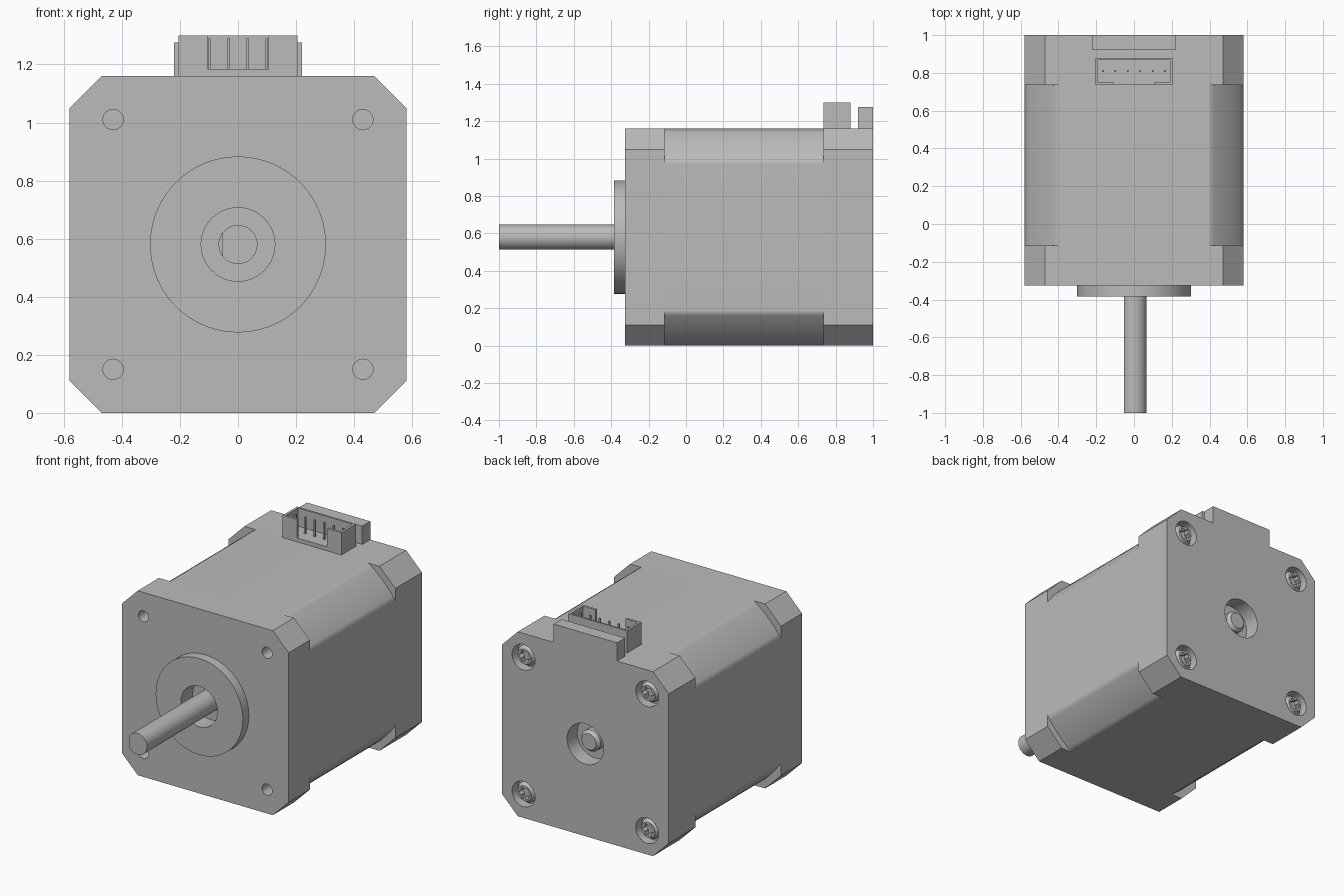
import bpy, bmesh
from math import sin, cos, pi, radians, acos

cube = bpy.data.objects.get("Cube")
if cube:
    bpy.data.objects.remove(cube, do_unlink=True)

grey = bpy.data.materials.new("plain grey")
grey.use_nodes = True
colour = (0.5, 0.5, 0.5, 1)
grey.diffuse_color = colour
grey.node_tree.nodes["Principled BSDF"].inputs["Base Color"].default_value = colour

HALF = 0.58      # half width of the square body
AXIS = 0.58      # height of the shaft axis
BACK = 1.0
FRONT = -0.325
SCREW = 0.43     # screw offset from the axis


def prism(name, pts, y0, y1, end_scale=1.0):
    """Extrude an (x, z) profile, measured from the shaft axis, along y."""
    bm = bmesh.new()
    a = [bm.verts.new((x, y0, z + AXIS)) for x, z in pts]
    b = [bm.verts.new((x * end_scale, y1, z * end_scale + AXIS)) for x, z in pts]
    bm.faces.new(a)
    bm.faces.new(b[::-1])
    n = len(pts)
    for i in range(n):
        j = (i + 1) % n
        bm.faces.new((a[i], b[i], b[j], a[j]))
    bmesh.ops.recalc_face_normals(bm, faces=bm.faces)
    mesh = bpy.data.meshes.new(name)
    bm.to_mesh(mesh)
    bm.free()
    mesh.materials.append(grey)
    ob = bpy.data.objects.new(name, mesh)
    bpy.context.collection.objects.link(ob)
    return ob


def box(name, x0, x1, y0, y1, z0, z1):
    z0, z1 = z0 - AXIS, z1 - AXIS
    return prism(name, [(x0, z0), (x1, z0), (x1, z1), (x0, z1)], y0, y1)


def circle(r, cx=0, cz=0, n=48):
    return [(cx + r * cos(2 * pi * i / n), cz + r * sin(2 * pi * i / n)) for i in range(n)]


def activate(ob):
    bpy.ops.object.select_all(action='DESELECT')
    ob.select_set(True)
    bpy.context.view_layer.objects.active = ob


def combine(ob, tool, operation='DIFFERENCE'):
    """Apply a boolean with a helper object, then discard the helper."""
    tool.hide_render = True
    mod = ob.modifiers.new("boolean", 'BOOLEAN')
    mod.operation = operation
    mod.object = tool
    activate(ob)
    bpy.ops.object.modifier_apply(modifier=mod.name)
    bpy.data.objects.remove(tool, do_unlink=True)


def smooth(ob, angle=30):
    activate(ob)
    bpy.ops.object.shade_smooth_by_angle(angle=radians(angle))


corners = [(sx * SCREW, sz * SCREW) for sx in (-1, 1) for sz in (-1, 1)]

# Chamfered end blocks
c = HALF - 0.11
octagon = [(-c, -HALF), (c, -HALF), (HALF, -c), (HALF, c),
           (c, HALF), (-c, HALF), (-HALF, c), (-HALF, -c)]
front_block = prism("front_block", octagon, FRONT, -0.115)
rear_block = prism("rear_block", octagon, 0.735, BACK)
combine(rear_block, box("tab", -0.22, 0.22, 0.92, BACK, 1.1, 1.275), 'UNION')

# Middle stack: a square whose corners are turned down to a circle
R = 0.70
start = acos(HALF / R)
steps = 8
stack_profile = []
for quarter in range(4):
    for i in range(steps + 1):
        a = quarter * pi / 2 + start + (pi / 2 - 2 * start) * i / steps
        stack_profile.append((R * cos(a), R * sin(a)))
stack = prism("middle_stack", stack_profile, -0.115, 0.735)
smooth(stack, 45)
weighted = stack.modifiers.new("weighted normals", 'WEIGHTED_NORMAL')
weighted.keep_sharp = True

# Raised front boss and its bore
boss = prism("front_boss", circle(0.303, n=72), -0.385, FRONT)
for part in (boss, front_block):
    combine(part, prism("bore", circle(0.127), -0.45, -0.27))

# Mounting holes in front, screw pockets and shaft opening at the back
for x, z in corners:
    combine(front_block, prism("hole", circle(0.035, x, z, 24), -0.4, -0.2))
    combine(rear_block, prism("pocket", circle(0.08, x, z, 32), 0.94, 1.1))
combine(rear_block, prism("opening", circle(0.127), 0.9, 1.1))

# Screws with six-lobed sockets
for i, (x, z) in enumerate(corners):
    head = prism("screw_%d" % (i + 1), circle(0.064, n=32), 0.93, 0.965)
    dome = prism("dome", circle(0.064, n=32), 0.965, 0.99, 0.75)
    combine(head, dome, 'UNION')
    lobes = 36
    star = [((0.034 + 0.007 * cos(6 * a)) * cos(a), (0.034 + 0.007 * cos(6 * a)) * sin(a))
            for a in (2 * pi * k / lobes for k in range(lobes))]
    combine(head, prism("socket", star, 0.955, 1.1))
    head.location = (x, 0, z)
    smooth(head)

# Shaft: flatted front length, round core, chamfered tail
r = 0.067
flat_profile = [(max(x, -0.054), z) for x, z in circle(r)]
for ob in (prism("shaft_front", flat_profile, -1.0, -0.385),
           prism("shaft_core", circle(r), -0.385, 0.945),
           prism("shaft_tail", circle(r), 0.945, 0.965, 0.75),
           boss, front_block, rear_block):
    smooth(ob)

# Connector shell with an open top and a notch in its front wall
shell = box("connector_shell", -0.205, 0.205, 0.735, 0.88, 1.16, 1.30)
combine(shell, box("cavity", -0.19, 0.19, 0.75, 0.868, 1.185, 1.4))
combine(shell, box("notch", -0.105, 0.105, 0.7, 0.8, 1.185, 1.4))

# Connector pins
for i in range(6):
    x = (i - 2.5) * 0.066
    box("connector_pin_%d" % (i + 1), x - 0.005, x + 0.005, 0.805, 0.815, 1.18, 1.29)
